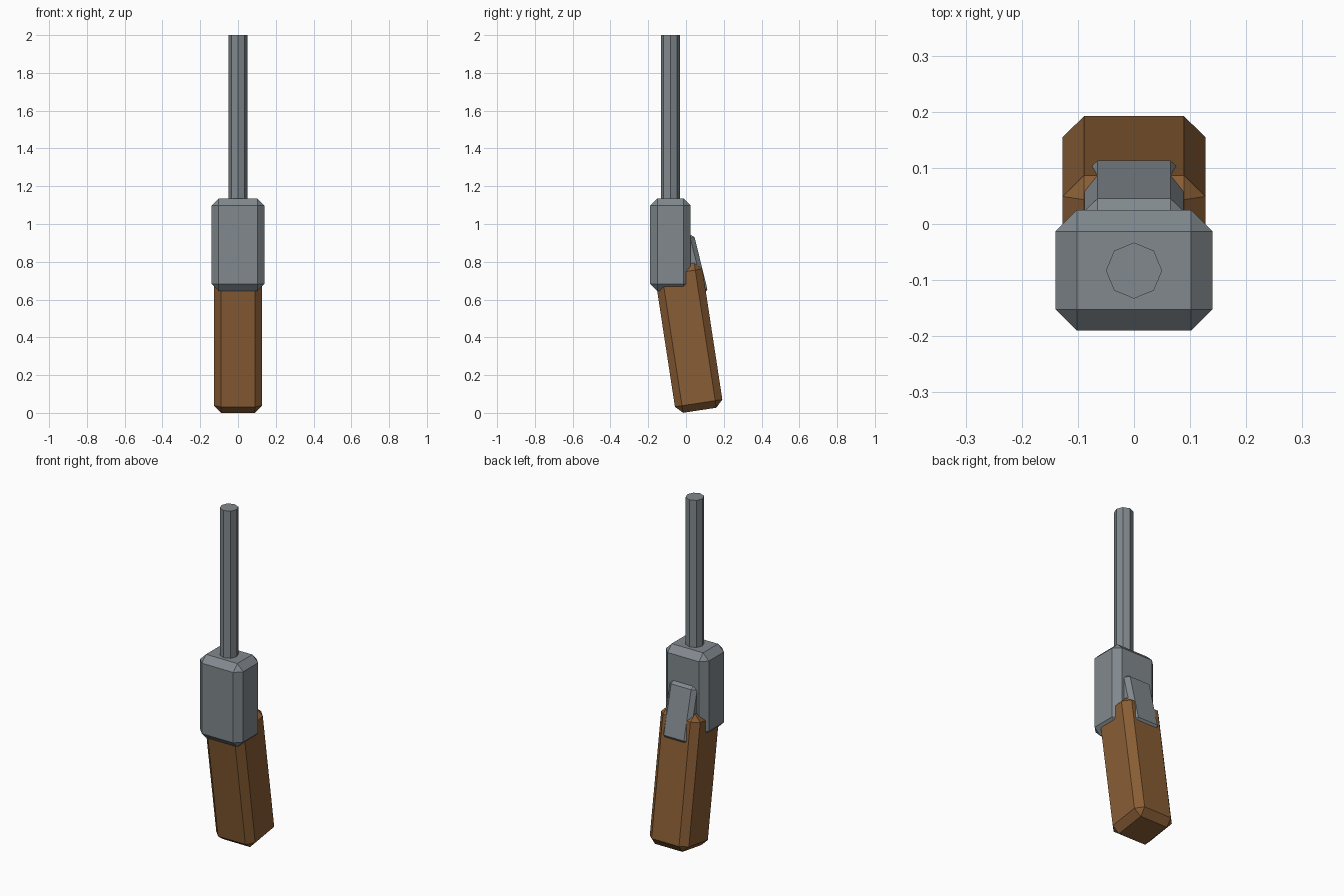
import bpy, math

if "Cube" in bpy.data.objects:
    bpy.data.objects.remove(bpy.data.objects["Cube"])


def paint(name, color):
    mat = bpy.data.materials.new(name)
    mat.diffuse_color = (*color, 1)
    mat.use_nodes = True
    mat.node_tree.nodes["Principled BSDF"].inputs["Base Color"].default_value = mat.diffuse_color
    return mat


wood = paint("wood", (0.25, 0.11, 0.035))
steel = paint("steel", (0.22, 0.25, 0.27))


def chamfered_box(name, size, centre, tilt, bevel, mat):
    bpy.ops.mesh.primitive_cube_add(size=1, location=centre)
    ob = bpy.context.object
    ob.name = name
    ob.scale = size
    bpy.ops.object.transform_apply(location=False, rotation=False, scale=True)
    ob.rotation_euler.x = math.radians(tilt)
    mod = ob.modifiers.new("chamfer", 'BEVEL')
    mod.width = bevel
    mod.segments = 1
    ob.data.materials.append(mat)
    return ob


# Wooden handle, leaning back at the foot
chamfered_box("handle", (0.254, 0.254, 0.775), (0, 0.014, 0.397), 8.7, 0.038, wood)

# Upright steel body
chamfered_box("body", (0.28, 0.215, 0.49), (0, -0.0825, 0.89), 0, 0.038, steel)

# Thumb lever sunk into the body and handle
chamfered_box("lever", (0.176, 0.12, 0.33), (0, 0.021, 0.778), 13.8, 0.023, steel)

# Eight-sided shaft
bpy.ops.mesh.primitive_cylinder_add(vertices=8, radius=0.05, depth=0.95,
                                    location=(0, -0.083, 1.525))
shaft = bpy.context.object
shaft.name = "shaft"
shaft.data.materials.append(steel)
